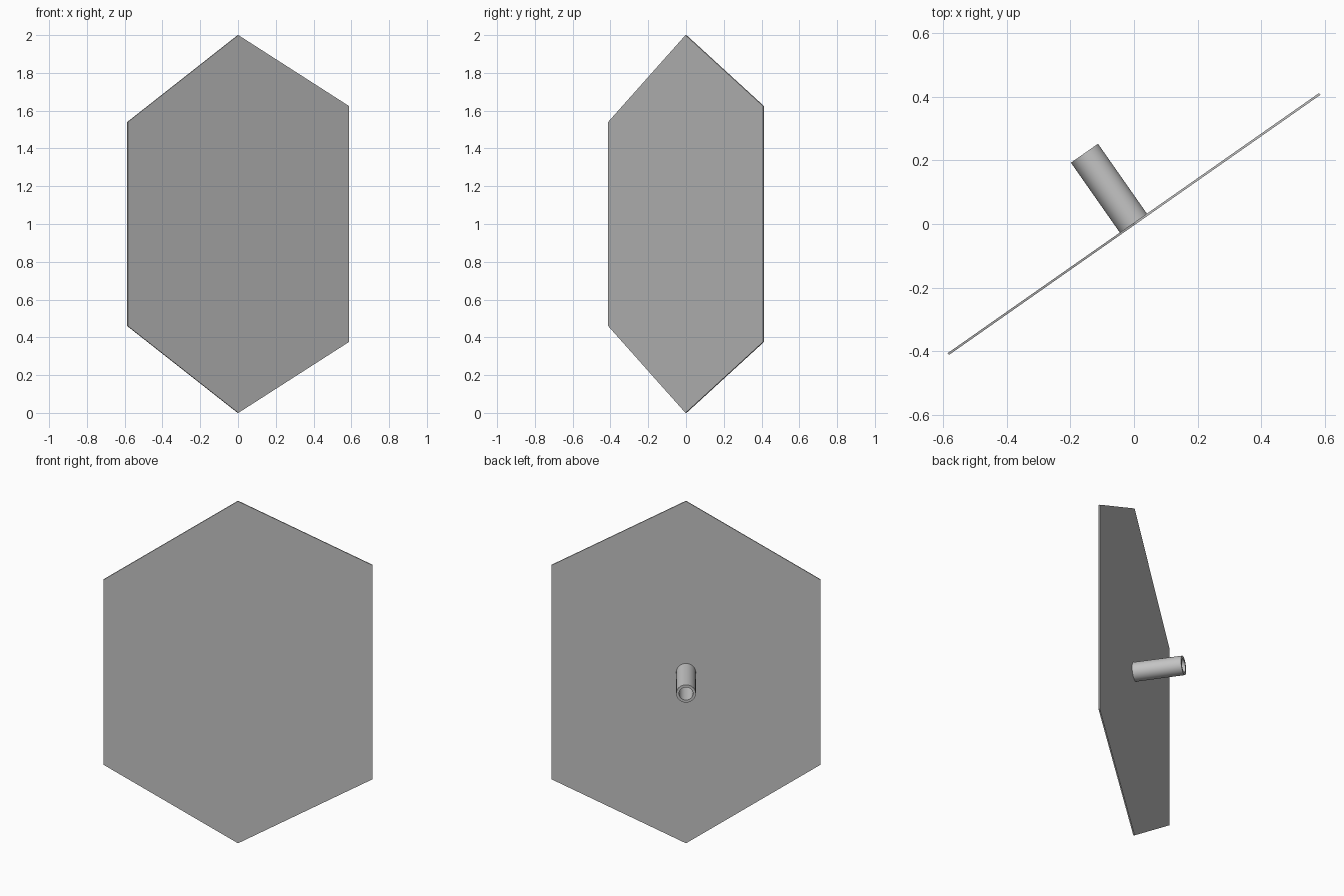
import bpy, bmesh, math

if "Cube" in bpy.data.objects:
    bpy.data.objects.remove(bpy.data.objects["Cube"])

ANGLE = math.radians(35)
grey = bpy.data.materials.new("grey")
grey.diffuse_color = (0.55, 0.55, 0.55, 1)
grey.use_nodes = True
grey.node_tree.nodes["Principled BSDF"].inputs["Base Color"].default_value = grey.diffuse_color


def add_object(name, bm, z=0.0):
    bmesh.ops.recalc_face_normals(bm, faces=bm.faces)
    mesh = bpy.data.meshes.new(name)
    bm.to_mesh(mesh)
    bm.free()
    mesh.materials.append(grey)
    obj = bpy.data.objects.new(name, mesh)
    bpy.context.collection.objects.link(obj)
    obj.location.z = z
    obj.rotation_euler.z = ANGLE
    return obj


# Thin six-sided panel, slightly taller on its right edge
W, T = 0.714, 0.007
outline = [(0, 0), (W, 0.375), (W, 1.625), (0, 2), (-W, 1.54), (-W, 0.46)]
bm = bmesh.new()
face = bm.faces.new([bm.verts.new((x, -T / 2, z)) for x, z in outline])
ext = bmesh.ops.extrude_face_region(bm, geom=[face])
bmesh.ops.translate(bm, vec=(0, T, 0),
                    verts=[v for v in ext["geom"] if isinstance(v, bmesh.types.BMVert)])
add_object("panel", bm)

# Hollow mounting tube on the back: spin a wall section around the y axis
R_OUT, R_IN, LENGTH = 0.052, 0.037, 0.272
section = [(R_IN, 0), (R_OUT, 0), (R_OUT, LENGTH), (R_IN, LENGTH)]
bm = bmesh.new()
verts = [bm.verts.new((r, y, 0)) for r, y in section]
edges = [bm.edges.new((verts[i], verts[(i + 1) % 4])) for i in range(4)]
bmesh.ops.spin(bm, geom=verts + edges, cent=(0, 0, 0), axis=(0, 1, 0),
               angle=math.tau, steps=48, use_merge=True)
bmesh.ops.remove_doubles(bm, verts=bm.verts, dist=1e-5)
tube = add_object("mounting_tube", bm, 1.0)

# Smooth walls, crisp rims
bpy.context.view_layer.objects.active = tube
tube.select_set(True)
bpy.ops.object.shade_smooth_by_angle(angle=math.radians(30))
